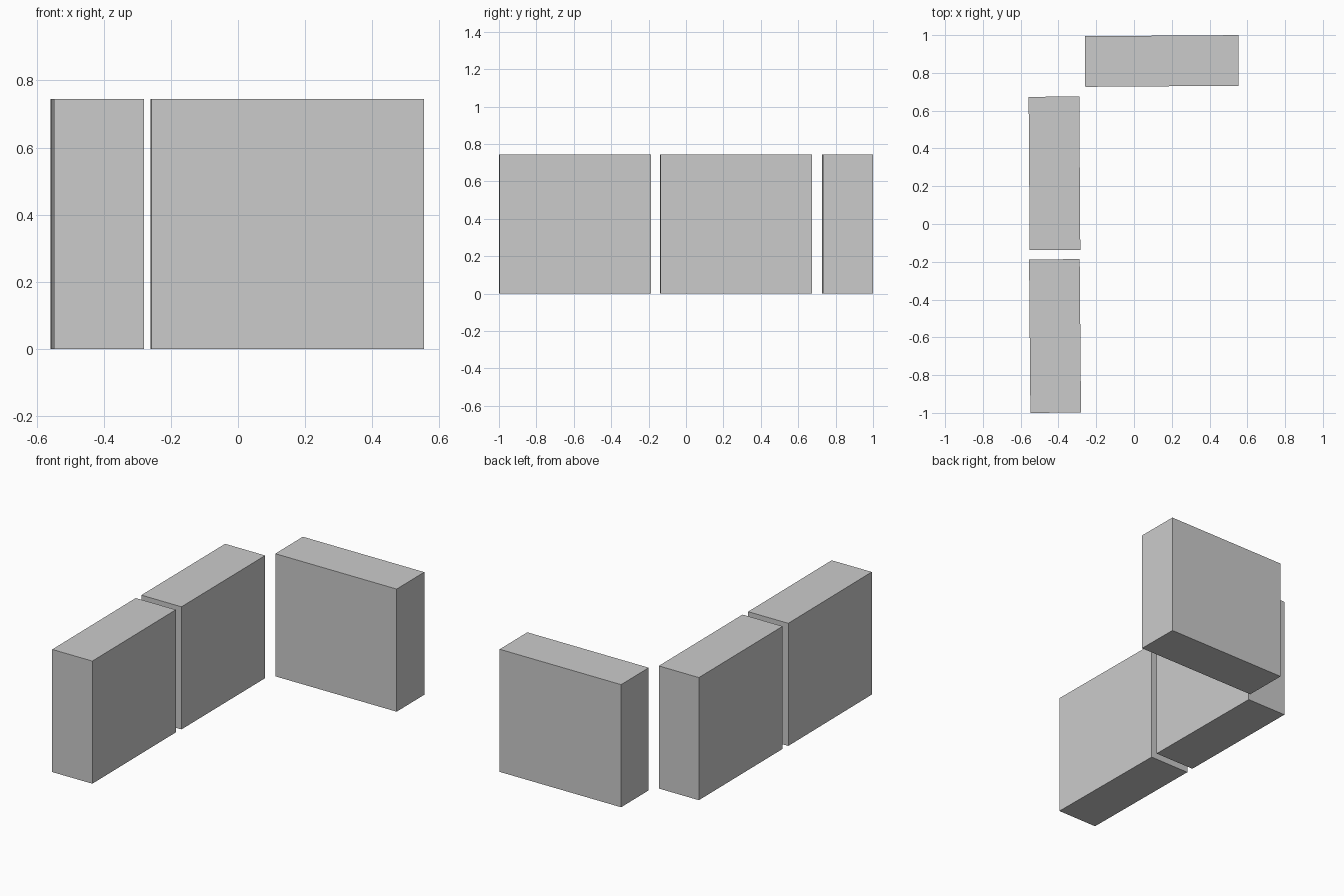
import bpy, math

if "Cube" in bpy.data.objects:
    bpy.data.objects.remove(bpy.data.objects["Cube"])

LENGTH, DEPTH, HEIGHT = 0.812, 0.268, 0.745


def block(name, x, y, angle):
    """Upright slab standing on the ground, turned about z."""
    bpy.ops.mesh.primitive_cube_add(size=1, location=(x, y, HEIGHT / 2),
                                    rotation=(0, 0, math.radians(angle)))
    ob = bpy.context.object
    ob.name = name
    ob.scale = (LENGTH, DEPTH, HEIGHT)
    return ob


# Back slab, then the two slabs along the left side
block("back_block", 0.147, 0.863, 0.4)
block("left_block_rear", -0.421, 0.268, 90.4)
block("left_block_front", -0.418, -0.593, 90.5)
